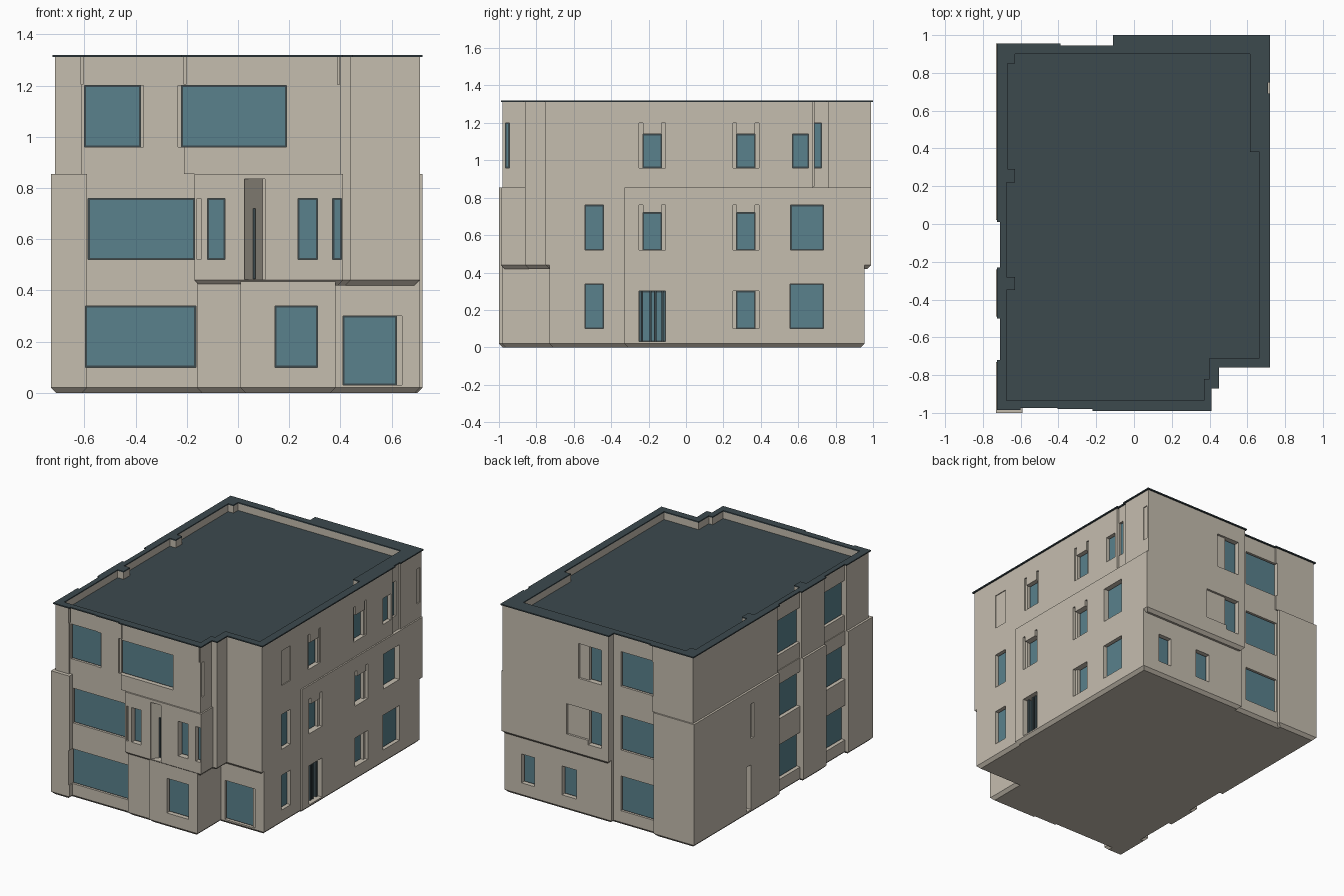
import bpy
import bmesh
from mathutils import Vector

default_cube = bpy.data.objects.get("Cube")
if default_cube:
    bpy.data.objects.remove(default_cube, do_unlink=True)


def make_material(name, colour):
    material = bpy.data.materials.new(name)
    material.use_nodes = True
    material.diffuse_color = (*colour, 1)
    shader = material.node_tree.nodes["Principled BSDF"]
    shader.inputs["Base Color"].default_value = (*colour, 1)
    return material


STONE = make_material("beige stone", (.56, .51, .43))
SLATE = make_material("dark slate", (.045, .067, .076))
GLASS = make_material("blue glass", (.1, .22, .265))


def offset(outline, inset):
    """Move every edge of a right-angled outline inwards."""
    moved = []
    for i, point in enumerate(outline):
        here = Vector(point)
        before = (here - Vector(outline[i - 1])).normalized()
        after = (Vector(outline[(i + 1) % len(outline)]) - here).normalized()
        total = before + after
        moved.append(here + Vector((-total.y, total.x)) * inset)
    return moved


def add_prism(bm, outline, low, high, chamfer=0):
    """Extrude an outline, with an optional sloped underside."""
    rings = [(offset(outline, chamfer), low)] if chamfer else [(outline, low)]
    if chamfer:
        rings.append((outline, low + chamfer))
    rings.append((outline, high))
    loops = [[bm.verts.new((p[0], p[1], z)) for p in ring] for ring, z in rings]
    bm.faces.new(loops[0][::-1])
    bm.faces.new(loops[-1])
    count = len(outline)
    for lower, upper in zip(loops, loops[1:]):
        for i in range(count):
            j = (i + 1) % count
            bm.faces.new((lower[i], lower[j], upper[j], upper[i]))


def facade_box(bm, side, span, heights, inner, outer):
    """Box on a facade: span runs along it, inner and outer across it."""
    near, far = sorted((inner, outer))
    start, end = span
    if side in ("front", "back"):
        x0, x1, y0, y1 = start, end, near, far
    else:
        x0, x1, y0, y1 = near, far, start, end
    add_prism(bm, [(x0, y0), (x1, y0), (x1, y1), (x0, y1)], *heights)


def finish(bm, name, *materials):
    bmesh.ops.recalc_face_normals(bm, faces=bm.faces)
    mesh = bpy.data.meshes.new(name)
    bm.to_mesh(mesh)
    bm.free()
    for material in materials:
        mesh.materials.append(material)
    obj = bpy.data.objects.new(name, mesh)
    bpy.context.scene.collection.objects.link(obj)
    return obj


def carve(obj, cutters):
    """Subtract the cutters and keep the result as plain mesh."""
    for cutter in cutters:
        modifier = obj.modifiers.new("carve", "BOOLEAN")
        modifier.operation = "DIFFERENCE"
        modifier.solver = "EXACT"
        modifier.object = cutter
    graph = bpy.context.evaluated_depsgraph_get()
    result = bpy.data.meshes.new_from_object(obj.evaluated_get(graph))
    obj.modifiers.clear()
    obj.data = result


def left_bays(wall, bay):
    """Stepped left-hand edge with two recessed window bays."""
    edge = []
    for start, end in ((.02, -.24), (-.49, -.73)):
        edge += [(wall, start), (bay, start), (bay, end), (wall, end)]
    return edge


# Storey outlines, anticlockwise from the front corner
ground = [(-.73, -1), (-.59, -1), (-.59, -.965), (-.16, -.965), (-.16, -.975),
          (.01, -.975), (.01, -.985), (.38, -.985), (.38, -.73), (.71, -.73),
          (.71, -.33), (.72, -.33), (.72, .955), (-.1, .955), (-.1, .935),
          (-.42, .935), (-.42, .955), (-.73, .955)] + left_bays(-.73, -.705)
middle = [(-.73, -1), (-.59, -1), (-.59, -.965), (-.17, -.965), (-.17, -.99),
          (.41, -.99), (.41, -.86), (.44, -.86), (.44, -.75), (.71, -.75),
          (.71, -.33), (.72, -.33), (.72, .99), (-.1, .99), (-.1, .935),
          (-.42, .935), (-.42, .955), (-.73, .955)] + left_bays(-.73, -.705)
upper = [(-.715, -.975), (-.61, -.975), (-.61, -.965), (-.395, -.965),
         (-.395, -.97), (-.21, -.97), (-.21, -.98), (.4, -.98), (.4, -.86),
         (.44, -.86), (.44, -.75), (.71, -.75), (.71, .68), (.7, .68),
         (.7, .76), (.71, .76), (.71, .99), (-.1, .99), (-.1, .935),
         (-.4, .935), (-.4, .945), (-.715, .945)] + left_bays(-.715, -.7)
roof_well = [(-.675, -.935), (.37, -.935), (.37, -.82), (.4, -.82), (.4, -.71),
             (.665, -.71), (.665, .38), (.615, .38), (.615, .9), (-.63, .9),
             (-.63, .85), (-.67, .85), (-.67, .29), (-.63, .29), (-.63, .22),
             (-.675, .22), (-.675, -.28), (-.63, -.28), (-.63, -.35), (-.675, -.35)]

# Window openings: side, span, heights, glass plane
LOW, MID, TOP = (.1, .34), (.52, .76), (.96, 1.2)
SHORT = ((.1, .3), (.52, .72), (.96, 1.14))
windows = [
    ("front", (-.6, -.38), TOP, -.945), ("front", (-.22, .19), TOP, -.945),
    ("front", (-.585, -.17), MID, -.945), ("front", (-.12, -.05), MID, -.95),
    ("front", (.235, .31), MID, -.945), ("front", (.37, .405), MID, -.955),
    ("front", (-.595, -.165), LOW, -.945), ("front", (.145, .31), LOW, -.95),
    ("front", (.41, .62), (.03, .3), -.705),
    ("right", (-.965, -.945), TOP, .38),
    ("right", (-.54, -.44), LOW, .68), ("right", (-.54, -.44), MID, .68),
    ("right", (-.25, -.11), (.03, .3), .66),
    ("right", (.555, .735), LOW, .69), ("right", (.56, .735), MID, .68),
    ("right", (.57, .655), SHORT[2], .68), ("right", (.685, .725), TOP, .68),
    ("back", (.49, .59), SHORT[0], .92), ("back", (.17, .28), SHORT[0], .92),
    ("left", (.33, .38), (.03, .34), -.69),
]
for heights in (LOW, MID, TOP):
    windows.append(("back", (-.41, -.156), heights, .915))
    for span in ((-.24, .02), (-.73, -.49)):
        windows.append(("left", span, heights, -.675))
for heights in (MID, TOP):
    windows.append(("back", (-.046, .055), heights, .95))

# Shallow sunk panels: side, span, heights, back plane
panels = [("right", (-.54, -.44), TOP, .704), ("right", (.94, .975), TOP, .704),
          ("back", (.055, .13), TOP, .975), ("back", (.055, .22), (.55, .76), .975),
          ("left", (.3, .33), MID, -.715), ("front", (-.16, -.145), MID, -.98),
          ("front", (.62, .64), (.03, .3), -.722),
          ("front", (-.38, -.37), TOP, -.955), ("front", (-.235, -.22), TOP, -.96)]
for column in ((-.23, -.13), (.27, .37)):
    for floor, heights in enumerate(SHORT):
        if floor == 0 and column[0] < 0:
            continue
        windows.append(("right", column, heights, .675))
        tall = (heights[0], (LOW, MID, TOP)[floor][1] if floor else heights[1])
        for start, end in ((column[0] - .02, column[0]), (column[1], column[1] + .02)):
            panels.append(("right", (start, end), tall, .7))

openings, sunk, frames, panes = (bmesh.new() for _ in range(4))
for side, span, heights, plane in windows:
    out = -1 if side in ("front", "left") else 1
    facade_box(openings, side, span, heights, plane, plane + out * .12)
    facade_box(frames, side, span, heights, plane - out * .004, plane + out * .004)
    rim = .006
    facade_box(panes, side, (span[0] + rim, span[1] - rim),
               (heights[0] + rim, heights[1] - rim), plane, plane + out * .007)
for side, span, heights, plane in panels:
    out = -1 if side in ("front", "left") else 1
    facade_box(sunk, side, span, heights, plane, plane + out * .1)

# Splayed niche and narrow upright joints
add_prism(sunk, [(.025, -1.02), (.105, -1.02), (.105, -.9), (.095, -.9), (.025, -.985)],
          .443, .835)
for joint, depth in ((-.61, -.95), (-.207, -.955), (.393, -.96)):
    facade_box(sunk, "front", (joint - .004, joint + .004), (1.205, 1.33), depth, -1.05)
facade_box(sunk, "right", (.676, .684), (.86, 1.33), .69, .8)

well = bmesh.new()
add_prism(well, roof_well, 1.265, 1.4)
cutters = [finish(openings, "opening_cutter"), finish(sunk, "panel_cutter")]
well_cutter = finish(well, "roof_well_cutter")

# Building storeys and parapet cap
storeys = (("ground_storey", ground, 0, .44, .02, cutters),
           ("middle_storey", middle, .42, .855, .02, cutters),
           ("upper_storey", upper, .855, 1.312, 0, cutters + [well_cutter]),
           ("parapet_cap", offset(upper, -.01), 1.312, 1.32, 0, [well_cutter]))
for name, outline, low, high, chamfer, tools in storeys:
    bm = bmesh.new()
    add_prism(bm, outline, low, high, chamfer)
    cap = name == "parapet_cap"
    storey = finish(bm, name, *((SLATE,) if cap else (STONE, SLATE)))
    carve(storey, tools)
    for face in storey.data.polygons:
        roof = face.normal.z > .9 and face.center.z > 1.25
        face.material_index = int(roof and not cap)

for cutter in cutters + [well_cutter]:
    bpy.data.objects.remove(cutter, do_unlink=True)

# Window frames, panes and entrance mullions
finish(frames, "window_frames", SLATE)
finish(panes, "window_panes", GLASS)
bars = bmesh.new()
for y in (-.235, -.19, -.165, -.125):
    facade_box(bars, "right", (y - .006, y + .006), (.03, .3), .66, .69)
finish(bars, "entrance_mullions", SLATE)
slot = bmesh.new()
facade_box(slot, "front", (.058, .068), (.445, .72), -.935, -.945)
finish(slot, "niche_slot_window", SLATE)
